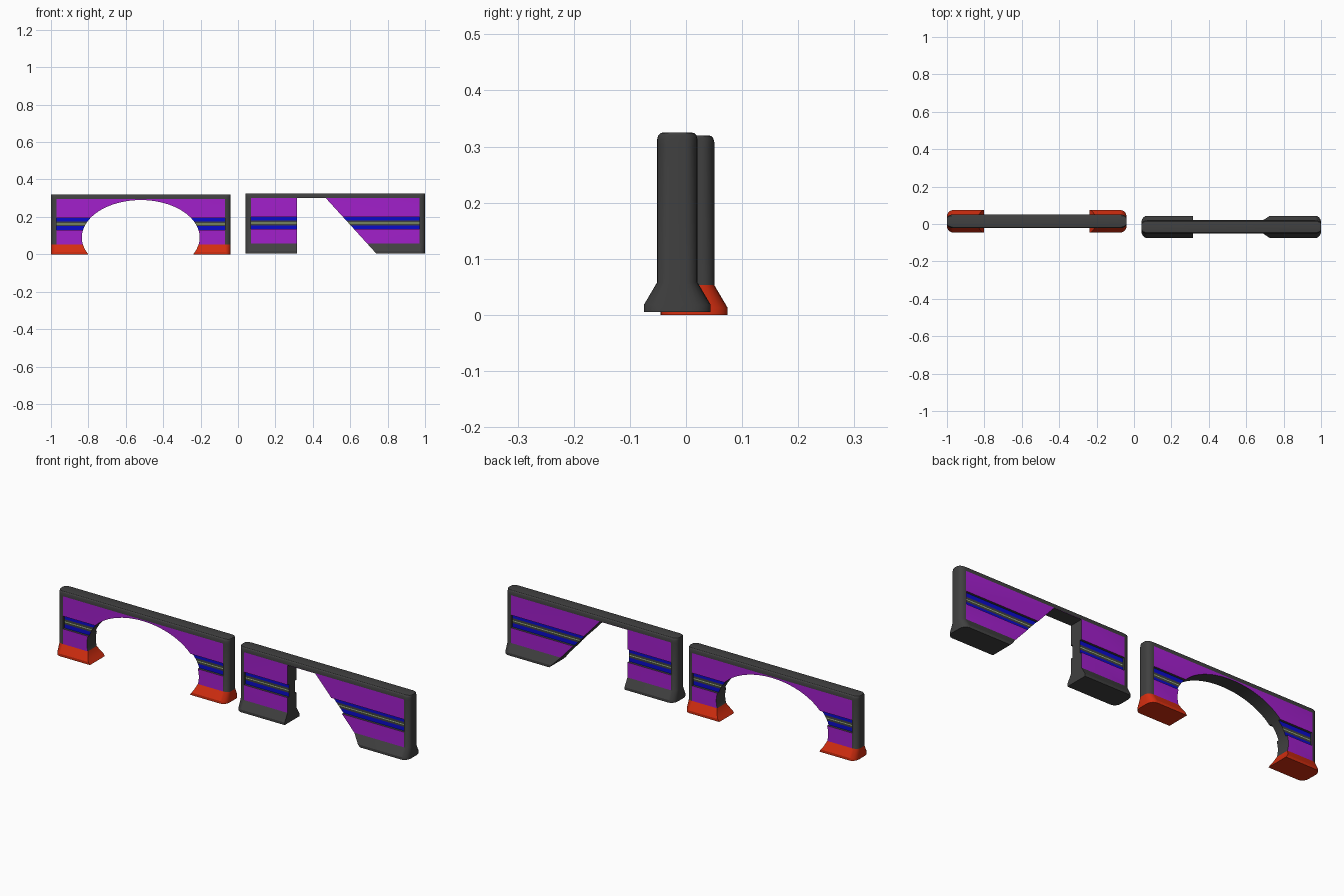
import bpy, bmesh, math

cube = bpy.data.objects.get("Cube")
if cube:
    bpy.data.objects.remove(cube, do_unlink=True)


def material(name, rgb):
    m = bpy.data.materials.new(name)
    m.use_nodes = True
    m.diffuse_color = (*rgb, 1)
    m.node_tree.nodes["Principled BSDF"].inputs["Base Color"].default_value = (*rgb, 1)
    return m


GREY = material("dark grey", (0.052, 0.052, 0.052))
PURPLE = material("purple", (0.36, 0.014, 0.6))
BLUE = material("blue", (0.003, 0.003, 0.6))
LIME = material("lime", (0.4, 0.55, 0.2))
RED = material("orange red", (0.66, 0.027, 0.005))

POST = 0.03          # width of the rounded end posts
HALF = 0.036         # half thickness of the wall
FOOT = 0.053         # top of the flared foot
PANEL_TOP = 0.296
# groove boundaries from bottom to top, and the colour slot of each band
BANDS = [0.13, 0.15, 0.16, 0.164, 0.175, 0.195]
BAND_SLOTS = [2, 0, 3, 0, 2]


def new_object(name, bm):
    bmesh.ops.recalc_face_normals(bm, faces=bm.faces)
    mesh = bpy.data.meshes.new(name)
    bm.to_mesh(mesh)
    bm.free()
    ob = bpy.data.objects.new(name, mesh)
    bpy.context.collection.objects.link(ob)
    return ob


def loft(name, rings):
    """Skin a stack of equal-length point rings and cap both ends."""
    bm = bmesh.new()
    loops = [[bm.verts.new(p) for p in ring] for ring in rings]
    n = len(loops[0])
    for a, b in zip(loops, loops[1:]):
        for i in range(n):
            j = (i + 1) % n
            bm.faces.new((a[i], a[j], b[j], b[i]))
    bm.faces.new(loops[0])
    bm.faces.new(loops[-1])
    return new_object(name, bm)


def plan_ring(x0, x1, cy, half, z):
    """Plan outline with both ends rounded off."""
    steps = 5
    arc = []
    for i in range(steps + 1):
        t = i / steps * math.pi / 2
        arc.append((POST * (1 - math.sin(t)), half - 0.6 * half * (1 - math.cos(t))))
    left_back = [(x0 + dx, y) for dx, y in arc]
    left_front = [(x, -y) for x, y in reversed(left_back)]
    left = left_back + left_front
    right = [(x0 + x1 - x, y) for x, y in reversed(left)]
    return [(x, cy + y, z) for x, y in left + right]


def opening_cutter(name, outline, cy, z0):
    return loft(name, [[(x, cy + y, z0 + z) for x, z in outline] for y in (-0.2, 0.2)])


def groove_cutter(name, x0, x1, cy, z0, side):
    deep, out = HALF - 0.012, HALF + 0.05
    profile = [(deep, z) for z in BANDS] + [(out, BANDS[-1]), (out, BANDS[0])]
    ends = (x0 + POST + 0.0005, x1 - POST - 0.0005)
    return loft(name, [[(x, cy + side * y, z0 + z) for y, z in profile] for x in ends])


def cut(ob, cutter):
    mod = ob.modifiers.new("cut", 'BOOLEAN')
    mod.operation = 'DIFFERENCE'
    mod.solver = 'EXACT'
    mod.object = cutter
    bpy.context.view_layer.update()
    dg = bpy.context.evaluated_depsgraph_get()
    mesh = bpy.data.meshes.new_from_object(ob.evaluated_get(dg))
    ob.modifiers.clear()
    ob.data = mesh
    bpy.data.objects.remove(cutter, do_unlink=True)


def paint(ob, x0, x1, cy, z0, foot):
    ob.data.materials.clear()
    for m in (GREY, PURPLE, BLUE, LIME, foot):
        ob.data.materials.append(m)
    for f in ob.data.polygons:
        x, y, z = f.center
        z -= z0
        slot = 0
        if z < FOOT - 0.0005:
            slot = 4
        elif abs(f.normal.y) > 0.9 and x0 + POST < x < x1 - POST and z < PANEL_TOP:
            slot = 1
            if abs(y - cy) < HALF - 0.006:
                for low, high, s in zip(BANDS, BANDS[1:], BAND_SLOTS):
                    if low < z < high:
                        slot = s
        f.material_index = slot


def wall(name, x0, x1, cy, z0, outline, foot):
    # flared foot, flat wall and rounded top edge, bottom to top
    top = 0.32
    levels = [(0, 0.0595), (0.013, 0.0595), (FOOT, HALF), (PANEL_TOP, HALF),
              (top - 0.012, HALF), (top - 0.005, HALF - 0.002),
              (top - 0.001, HALF - 0.006), (top, HALF - 0.011)]
    ob = loft(name, [plan_ring(x0, x1, cy, h, z0 + z) for z, h in levels])
    # striped grooves on both faces, then the opening
    for side in (-1, 1):
        cut(ob, groove_cutter("groove_cutter", x0, x1, cy, z0, side))
    cut(ob, opening_cutter("opening_cutter", outline, cy, z0))
    paint(ob, x0, x1, cy, z0, foot)
    bpy.ops.object.select_all(action='DESELECT')
    ob.select_set(True)
    bpy.context.view_layer.objects.active = ob
    bpy.ops.object.shade_smooth_by_angle(angle=math.radians(28))
    return ob


# Elliptical arch opening, with a point exactly at the top of the foot
CX, CZ, RX, RZ = -0.52, 0.09, 0.315, 0.2
start = math.asin((FOOT - CZ) / RZ)
steps = 48
angles = [math.radians(-40), math.radians(-27), math.radians(-19)]
angles += [start + (math.pi - 2 * start) * i / steps for i in range(steps + 1)]
angles += [math.pi - a for a in reversed(angles[:3])]
arch = [(CX + RX * math.cos(a), CZ + RZ * math.sin(a)) for a in angles]

# Doorway with one upright side and one sloping side
def slope_x(z):
    return 0.47 + (0.295 - z) * 0.91

doorway = [(0.315, -0.05), (0.315, FOOT), (0.315, 0.295), (0.47, 0.295),
           (slope_x(FOOT), FOOT), (slope_x(-0.05), -0.05)]

wall("arch_wall", -1.0, -0.04, 0.0145, 0.0, arch, RED)
wall("doorway_wall", 0.04, 1.0, -0.0155, 0.005, doorway, GREY)
